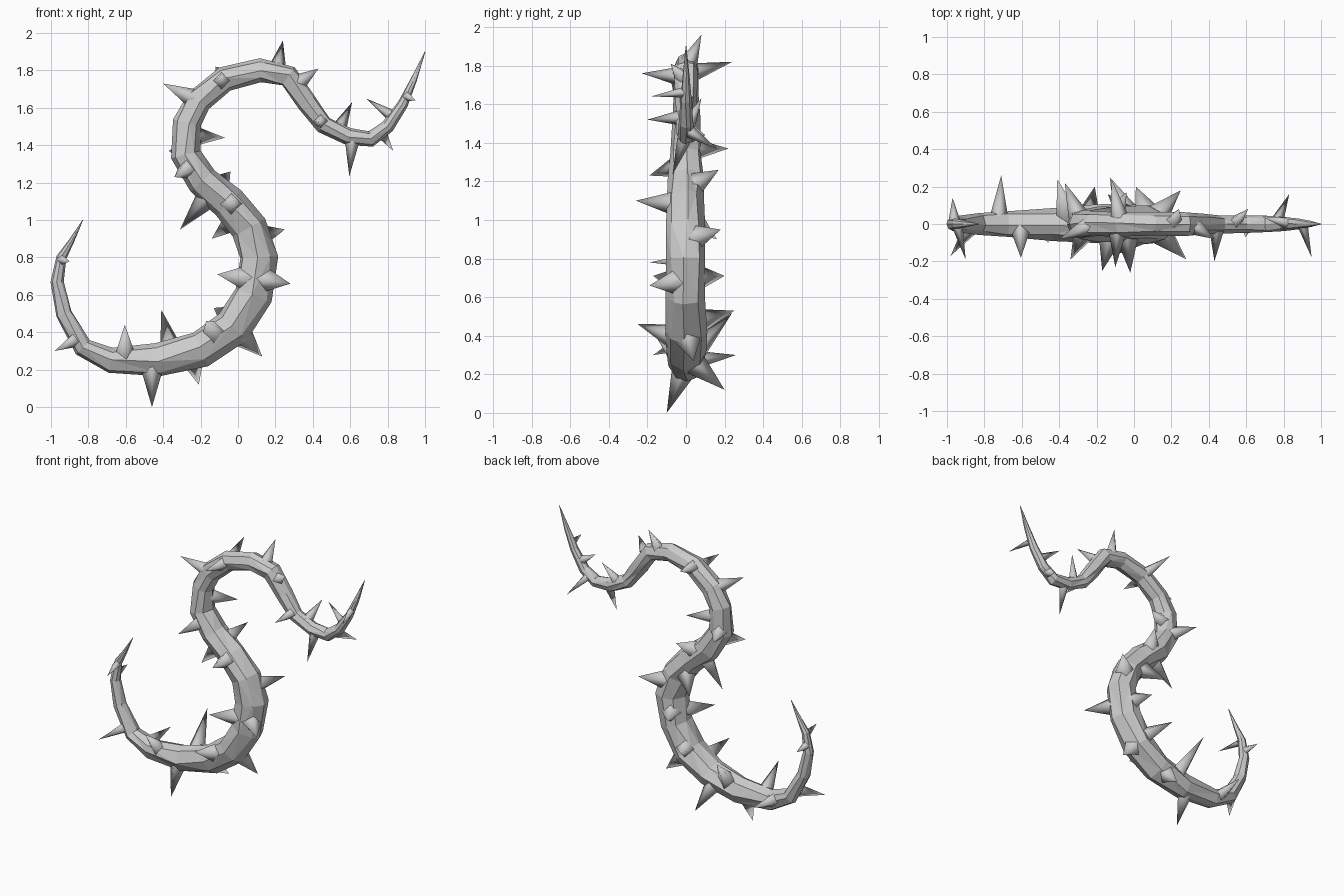
import bpy
import bmesh
import math
import random
from mathutils import Vector
from mathutils.geometry import intersect_point_line

random.seed(4)
cube = bpy.data.objects.get("Cube")
if cube:
    bpy.data.objects.remove(cube, do_unlink=True)

# Single grey colour
GREY = (0.6, 0.6, 0.6, 1)
grey = bpy.data.materials.new("plain grey")
grey.use_nodes = True
grey.diffuse_color = GREY
grey.node_tree.nodes["Principled BSDF"].inputs["Base Color"].default_value = GREY

# Vine centreline: x, z, radius
PATH = [
    (-.83, 1, .002), (-.89, .89, .015), (-.945, .8, .027), (-.968, .67, .036),
    (-.93, .5, .044), (-.83, .32, .055), (-.68, .25, .072), (-.43, .25, .087),
    (-.2, .31, .1), (-.03, .43, .105), (.08, .6, .105), (.11, .8, .105),
    (.06, .96, .1), (-.05, 1.09, .095), (-.19, 1.21, .09), (-.28, 1.35, .08),
    (-.27, 1.52, .075), (-.21, 1.64, .07), (-.07, 1.755, .065), (.12, 1.8, .062),
    (.27, 1.77, .062), (.37, 1.63, .054), (.46, 1.51, .048), (.59, 1.445, .047),
    (.71, 1.435, .042), (.8, 1.5, .036), (.88, 1.62, .028), (.94, 1.75, .018),
    (1, 1.9, .002),
]

# Thorn tips along the lower curl
LOWER_TIPS = [
    (-.46, -.1, 0), (-.21, .2, .12), (.13, .04, .27), (-.98, -.17, .3),
    (-.605, -.18, .44), (-.41, .24, .52), (-.71, .26, .3), (-.17, -.25, .46),
    (.28, -.19, .66), (-.11, -.17, .71), (.25, .18, .95), (.01, .2, .71),
    (-.13, .25, .53), (-.9, -.19, .78), (-.97, .14, .72),
]
# Thorn tips along the upper curl
UPPER_TIPS = [
    (-.31, .03, .95), (-.14, .16, .9), (-.04, .17, 1.26), (-.02, -.26, 1.1),
    (-.34, -.19, 1.23), (-.07, .1, 1.44), (-.37, .22, 1.37), (-.4, -.08, 1.73),
    (-.1, -.23, 1.76), (-.12, .24, 1.82), (.24, .08, 1.96), (.43, -.08, 1.81),
    (.43, -.2, 1.52), (.61, .08, 1.63), (.595, -.07, 1.235), (.685, .04, 1.65),
    (.83, .16, 1.37), (.95, -.18, 1.64),
]

SIDES = 8
points = [Vector((x, 0, z)) for x, z, _ in PATH]
radii = [r for _, _, r in PATH]
Y_AXIS = Vector((0, 1, 0))


def finish(bm, name, smooth):
    """Turn a bmesh into a named grey object."""
    bmesh.ops.recalc_face_normals(bm, faces=bm.faces)
    for face in bm.faces:
        face.smooth = smooth
    mesh = bpy.data.meshes.new(name)
    bm.to_mesh(mesh)
    bm.free()
    mesh.materials.append(grey)
    obj = bpy.data.objects.new(name, mesh)
    bpy.context.collection.objects.link(obj)
    return obj


def build_vine():
    """Sweep a slightly uneven ring along the centreline."""
    bm = bmesh.new()
    rings = []
    last = len(points) - 1
    for i, centre in enumerate(points):
        tangent = points[min(i + 1, last)] - points[max(i - 1, 0)]
        side = tangent.normalized().cross(Y_AXIS)
        ring = []
        for k in range(SIDES):
            angle = math.tau * k / SIDES + random.uniform(-.15, .15)
            reach = radii[i] * random.uniform(.93, 1.07)
            offset = side * math.cos(angle) + Y_AXIS * math.sin(angle)
            ring.append(bm.verts.new(centre + offset * reach))
        rings.append(ring)
    for lower, upper in zip(rings, rings[1:]):
        for k in range(SIDES):
            n = (k + 1) % SIDES
            bm.faces.new((lower[k], lower[n], upper[n], upper[k]))
    bm.faces.new(rings[0])
    bm.faces.new(rings[-1])
    bmesh.ops.triangulate(bm, faces=bm.faces[:])
    return finish(bm, "vine_stem", False)


def nearest_on_vine(tip):
    """Closest centreline point to a thorn tip, with the stem radius there."""
    best = None
    for i in range(len(points) - 1):
        _, t = intersect_point_line(tip, points[i], points[i + 1])
        t = max(0, min(1, t))
        spot = points[i].lerp(points[i + 1], t)
        distance = (tip - spot).length
        if best is None or distance < best[0]:
            radius = radii[i] + (radii[i + 1] - radii[i]) * t
            best = (distance, spot, radius)
    return best[1], best[2]


def build_thorns(tips, name):
    """Four-sided thorns, each rooted inside the stem."""
    bm = bmesh.new()
    for tip in map(Vector, tips):
        spot, radius = nearest_on_vine(tip)
        axis = (tip - spot).normalized()
        root = spot + axis * radius * .7
        width = .014 + radius * .5
        across = axis.orthogonal().normalized()
        up = axis.cross(across)
        apex = bm.verts.new(tip)
        base = []
        for k in range(4):
            angle = math.tau * k / 4 + math.pi / 4
            offset = across * math.cos(angle) + up * math.sin(angle)
            base.append(bm.verts.new(root + offset * width))
        for k in range(4):
            bm.faces.new((base[k], base[(k + 1) % 4], apex))
    return finish(bm, name, True)


build_vine()
build_thorns(LOWER_TIPS, "lower_thorns")
build_thorns(UPPER_TIPS, "upper_thorns")
